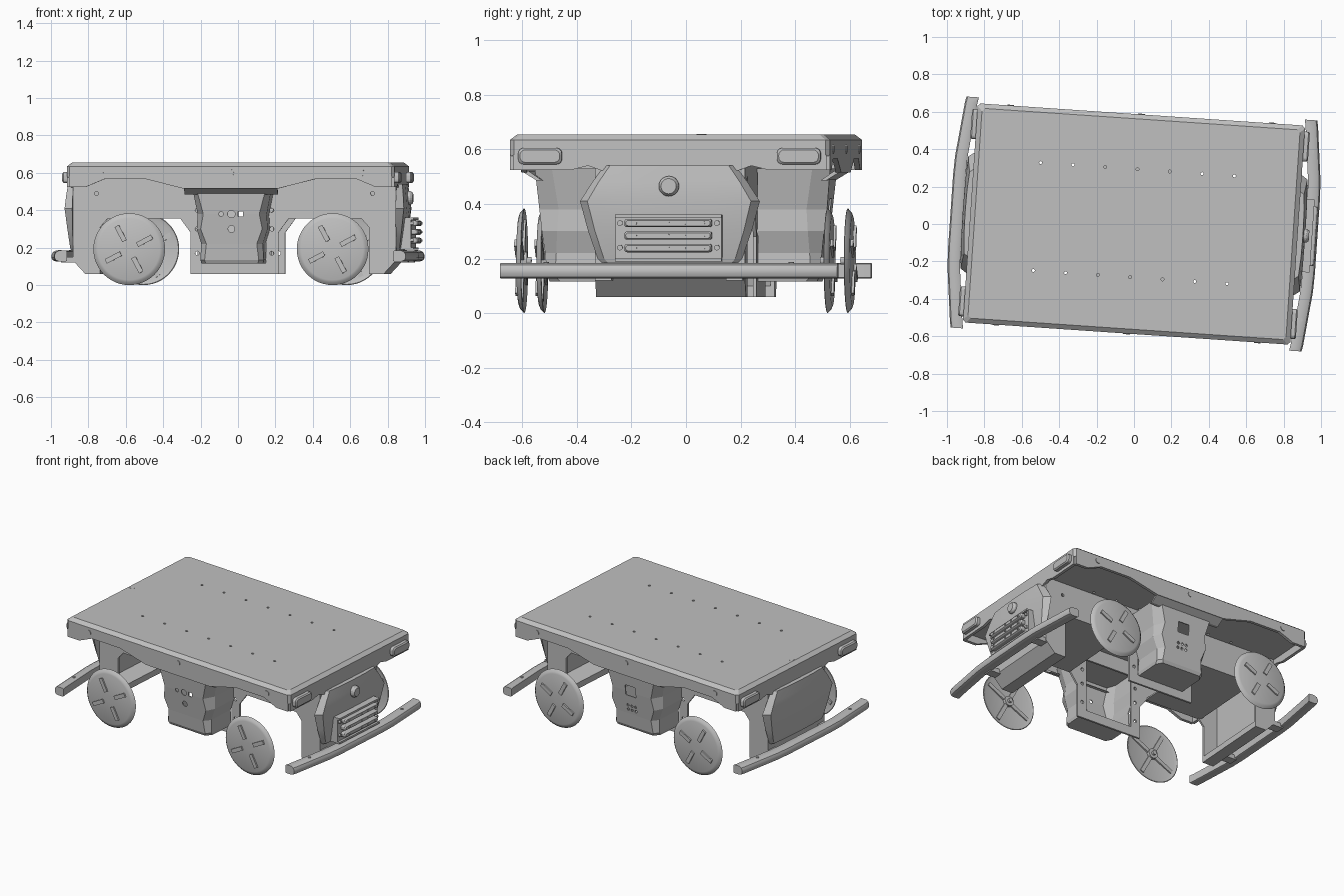
import bpy, bmesh, math
from mathutils import Vector

if "Cube" in bpy.data.objects:
    bpy.data.objects.remove(bpy.data.objects["Cube"], do_unlink=True)

YAW = math.radians(-3.9)      # whole cart stands slightly turned
grey = bpy.data.materials.new("plain grey")
grey.use_nodes = True
grey.diffuse_color = (0.53, 0.53, 0.53, 1)
grey.node_tree.nodes["Principled BSDF"].inputs["Base Color"].default_value = (0.53, 0.53, 0.53, 1)


def finish(name, bm, smooth=False):
    bmesh.ops.recalc_face_normals(bm, faces=bm.faces)
    me = bpy.data.meshes.new(name)
    bm.to_mesh(me)
    bm.free()
    me.materials.append(grey)
    ob = bpy.data.objects.new(name, me)
    bpy.context.collection.objects.link(ob)
    ob.rotation_euler.z = YAW
    if smooth:
        bpy.ops.object.select_all(action='DESELECT')
        ob.select_set(True)
        bpy.context.view_layer.objects.active = ob
        bpy.ops.object.shade_smooth_by_angle(angle=math.radians(30))
    return ob


def add_loft(bm, rings, caps=True, skip_last=False):
    vs = [[bm.verts.new(p) for p in r] for r in rings]
    n = len(vs[0])
    for a, b in zip(vs, vs[1:]):
        for i in range(n - 1 if skip_last else n):
            j = (i + 1) % n
            bm.faces.new((a[i], a[j], b[j], b[i]))
    if caps:
        bm.faces.new(vs[0])
        bm.faces.new(vs[-1])


def loft(name, rings, smooth=False, **kw):
    bm = bmesh.new()
    add_loft(bm, rings, **kw)
    return finish(name, bm, smooth)


def put(axis, p, d):
    """Place a 2D point on a plane across the given axis."""
    return {'x': (d, p[0], p[1]), 'y': (p[0], d, p[1]), 'z': (p[0], p[1], d)}[axis]


def prism(name, pts, axis, lo, hi):
    return loft(name, [[put(axis, p, d) for p in pts] for d in (lo, hi)])


def box(name, x, y, z):
    return prism(name, [(x[0], y[0]), (x[1], y[0]), (x[1], y[1]), (x[0], y[1])], 'z', *z)


def circle(c, r, n=20):
    return [(c[0] + r * math.cos(2 * math.pi * i / n), c[1] + r * math.sin(2 * math.pi * i / n))
            for i in range(n)]


def disc(name, c, r, axis, lo, hi):
    return prism(name, circle(c, r), axis, lo, hi)


def mirrored(half):
    return half + [(-x, z) for x, z in reversed(half)]


def cut(target, cutter):
    m = target.modifiers.new("cut", 'BOOLEAN')
    m.operation = 'DIFFERENCE'
    m.solver = 'EXACT'
    m.object = cutter
    cutter.hide_render = True
    cutter.hide_viewport = True


def rounded(cy, cz, w, h, r):
    pts = []
    for i, (sx, sz) in enumerate(((1, 1), (-1, 1), (-1, -1), (1, -1))):
        for k in range(5):
            a = math.pi / 2 * (i + k / 4)
            pts.append((cy + sx * (w - r) + r * math.cos(a), cz + sz * (h - r) + r * math.sin(a)))
    return pts


# Deck slab with chamfered edge and rows of through holes
L, W = 0.877, 0.587


def rect(i, z):
    c = 0.015
    return [(sx * (L - i - a), sy * (W - i - b), z) for sx, sy, a, b in (
        (1, 1, 0, c), (1, 1, c, 0), (-1, 1, c, 0), (-1, 1, 0, c),
        (-1, -1, 0, c), (-1, -1, c, 0), (1, -1, c, 0), (1, -1, 0, c))]


deck = loft("deck", [rect(0, 0.575), rect(0, 0.635), rect(0.025, 0.655)])
bm = bmesh.new()
for y in (-0.285, 0.293):
    for i in range(7):
        add_loft(bm, [[(px, py, z) for px, py in circle((-0.52 + i * 0.173, y), 0.008, 12)]
                      for z in (0.5, 0.7)])
cut(deck, finish("deck_hole_cutter", bm))
disc("deck_button", (-0.83, 0), 0.018, 'z', 0.65, 0.656)

# Deck skirts, edge lips and screw heads
side_edge = [(L - 0.012, 0.58), (L - 0.012, 0.525), (0.775, 0.525), (0.675, 0.567), (0.455, 0.567), (0.25, 0.515)]
end_edge = [(W - 0.012, 0.58), (W - 0.012, 0.525), (0.36, 0.525), (0.3, 0.54), (0.25, 0.522), (0.13, 0.522), (0.11, 0.53)]
for s in (-1, 1):
    prism("side_skirt", mirrored(side_edge), 'y', s * (W - 0.02), s * W)
    prism("end_skirt", mirrored(end_edge), 'x', s * (L - 0.02), s * L)
    prism("skirt_lip", [(s * W, 0.52), (s * 0.53, 0.485), (s * 0.51, 0.485), (s * 0.56, 0.52)],
          'x', -0.25, 0.25)
    for x in (-0.7, 0, 0.7):
        disc("skirt_screw", (x, 0.6), 0.018, 'y', s * (W - 0.01), s * (W + 0.004))
    # Corner lamps
    for y in (-0.475, 0.475):
        loft("corner_lamp", [[put('x', p, s * d) for p in rounded(y, 0.575, w, h, 0.02)]
                             for d, w, h in ((0.86, 0.08, 0.03), (0.898, 0.08, 0.03), (0.905, 0.073, 0.023))])

# Frame side plates with wheel arches and a central opening
plate = [(0.865, 0.58), (0.865, 0.13), (0.8, 0.06), (0.72, 0.06), (0.72, 0.31), (0.68, 0.355),
         (0.29, 0.355), (0.235, 0.28), (0.235, 0.06)]
for s in (-1, 1):
    p = prism("frame_side_plate", mirrored(plate), 'y', s * 0.262, s * 0.275)
    cut(p, box("plate_opening_cutter", (-0.17, 0.17), (s * 0.2, s * 0.35), (0.12, 0.48)))
    bm = bmesh.new()
    for x, z in ((0.74, 0.49), (0.2, 0.4), (0.2, 0.17), (0.2, 0.3)):
        for m in (-1, 1):
            add_loft(bm, [[put('y', q, s * d) for q in circle((m * x, z), 0.011, 12)] for d in (0.2, 0.35)])
    cut(p, finish("plate_hole_cutter", bm))
    # Wheel well ceilings between the side plates
    box("wheel_well_ceiling", (s * 0.29, s * 0.7), (-0.262, 0.262), (0.355, 0.365))
    # End boxes of the frame
    prism("end_box", [(s * 0.72, 0.06), (s * 0.8, 0.06), (s * 0.865, 0.13), (s * 0.865, 0.58),
                      (s * 0.82, 0.58), (s * 0.82, 0.13), (s * 0.72, 0.1)], 'y', -0.262, 0.262)
    for y in (-0.24, 0.24):
        box("bumper_bracket", (s * 0.8, s * 0.93), (y - 0.03, y + 0.03), (0.12, 0.15))

# Gently bowed end covers
for s in (-1, 1):
    rings = []
    for z, w, x in ((0.185, 0.25, 0.888), (0.2, 0.265, 0.892), (0.3, 0.3, 0.905),
                    (0.41, 0.33, 0.918), (0.48, 0.285, 0.912), (0.54, 0.24, 0.905)):
        row = [(1, 0.866), (0.91, x - 0.009), (0.5, x - 0.002), (0, x),
               (-0.5, x - 0.002), (-0.91, x - 0.009), (-1, 0.866)]
        rings.append([(s * d, f * w, z) for f, d in row])
    loft("end_cover", rings, smooth=True)

# Grille and button on one end
box("grille_base", (0.88, 0.94), (-0.195, 0.195), (0.19, 0.36))
for z in (0.195, 0.355):
    box("grille_rail", (0.93, 0.955), (-0.195, 0.195), (z - 0.006, z + 0.006))
for z in (0.238, 0.284, 0.33):
    loft("grille_bar", [[put('x', p, d) for p in rounded(0, z, w, h, 0.009)]
                        for d, w, h in ((0.93, 0.16, 0.015), (0.966, 0.16, 0.015), (0.974, 0.155, 0.01))])
    for y in (-0.12, 0, 0.06, 0.13):
        disc("grille_screw", (y, z), 0.006, 'x', 0.97, 0.979)
for z in (0.24, 0.33):
    for y in (-0.178, 0.178):
        disc("grille_bolt", (y, z), 0.01, 'x', 0.93, 0.952)
loft("end_button", [[put('x', p, d) for p in circle((0, 0.465), r)]
                    for d, r in ((0.89, 0.037), (0.925, 0.037), (0.938, 0.028))])

# Bumpers: rounded bar swept along a shallow bow
section = [(-0.067, 0.13), (-0.06, 0.127), (-0.022, 0.127), (-0.006, 0.133), (0, 0.146), (0, 0.162),
           (-0.007, 0.176), (-0.022, 0.184), (-0.06, 0.184), (-0.067, 0.18)]
for s in (-1, 1):
    rings = [[(s * (x + a), y, z) for a, z in section]
             for y, x in ((-0.619, 0.94), (-0.59, 0.946), (-0.3, 0.979), (-0.2, 0.983),
                          (0.2, 0.983), (0.3, 0.979), (0.59, 0.946), (0.619, 0.94))]
    loft("bumper", rings, smooth=True)
    for y in (-0.45, 0.45):
        disc("bumper_bolt", (s * 0.925, y), 0.01, 'z', 0.18, 0.188)

# Hollow side pods, open toward the frame
for s in (-1, 1):
    rings = []
    for z, ws, wf, sh, fr in ((0.115, 0.165, 0.14, 0.45, 0.49), (0.135, 0.17, 0.145, 0.47, 0.5),
                              (0.22, 0.165, 0.135, 0.465, 0.508), (0.3, 0.19, 0.165, 0.46, 0.518),
                              (0.38, 0.185, 0.15, 0.455, 0.528), (0.53, 0.215, 0.19, 0.478, 0.542)):
        rings.append([(x, s * y, z) for x, y in ((-ws, 0.276), (-ws, sh), (-wf, fr),
                                                 (wf, fr), (ws, sh), (ws, 0.276))])
    pod = loft("side_pod", rings, skip_last=True)
    m = pod.modifiers.new("thickness", 'SOLIDIFY')
    m.thickness = 0.008
    bm = bmesh.new()
    if s < 0:
        holes = [circle(c, r) for c, r in (((-0.055, 0.38), 0.012), ((0, 0.38), 0.02), ((0, 0.3), 0.018))]
        holes.append(rounded(0.05, 0.38, 0.014, 0.014, 0.003))
    else:
        holes = [rounded(0.01, 0.385, 0.04, 0.035, 0.004)]
        holes += [circle((x, z), 0.009, 10) for x in (-0.02, 0.01, 0.04) for z in (0.25, 0.28)]
    for h in holes:
        add_loft(bm, [[put('y', p, s * d) for p in h] for d in (0.49, 0.56)])
    cut(pod, finish("pod_hole_cutter", bm))

# Thin dished wheels with four ribs, inner spokes and a hub
for s in (-1, 1):
    for x in (-0.545, 0.545):
        c = (x, 0.192)
        prof = [(0.02, 0.566), (0.165, 0.562), (0.188, 0.555), (0.192, 0.557),
                (0.178, 0.57), (0.165, 0.575), (0.02, 0.577)]
        loft("wheel", [[put('y', p, s * d) for p in circle(c, r, 48)] for r, d in prof], smooth=True)
        disc("wheel_hub", c, 0.033, 'y', s * 0.545, s * 0.57)
        disc("wheel_axle", c, 0.014, 'y', s * 0.53, s * 0.55)
        for k in range(4):
            a = math.radians(28 + 90 * k)
            u, v = Vector((math.cos(a), math.sin(a))), Vector((-math.sin(a), math.cos(a)))
            for label, r0, r1, lo, hi in (("wheel_rib", 0.05, 0.14, 0.57, 0.585),
                                          ("wheel_spoke", 0.03, 0.165, 0.555, 0.57)):
                pts = [Vector(c) + u * r + v * t for r, t in
                       ((r0, -0.013), (r1, -0.013), (r1, 0.013), (r0, 0.013))]
                prism(label, pts, 'y', s * lo, s * hi)
